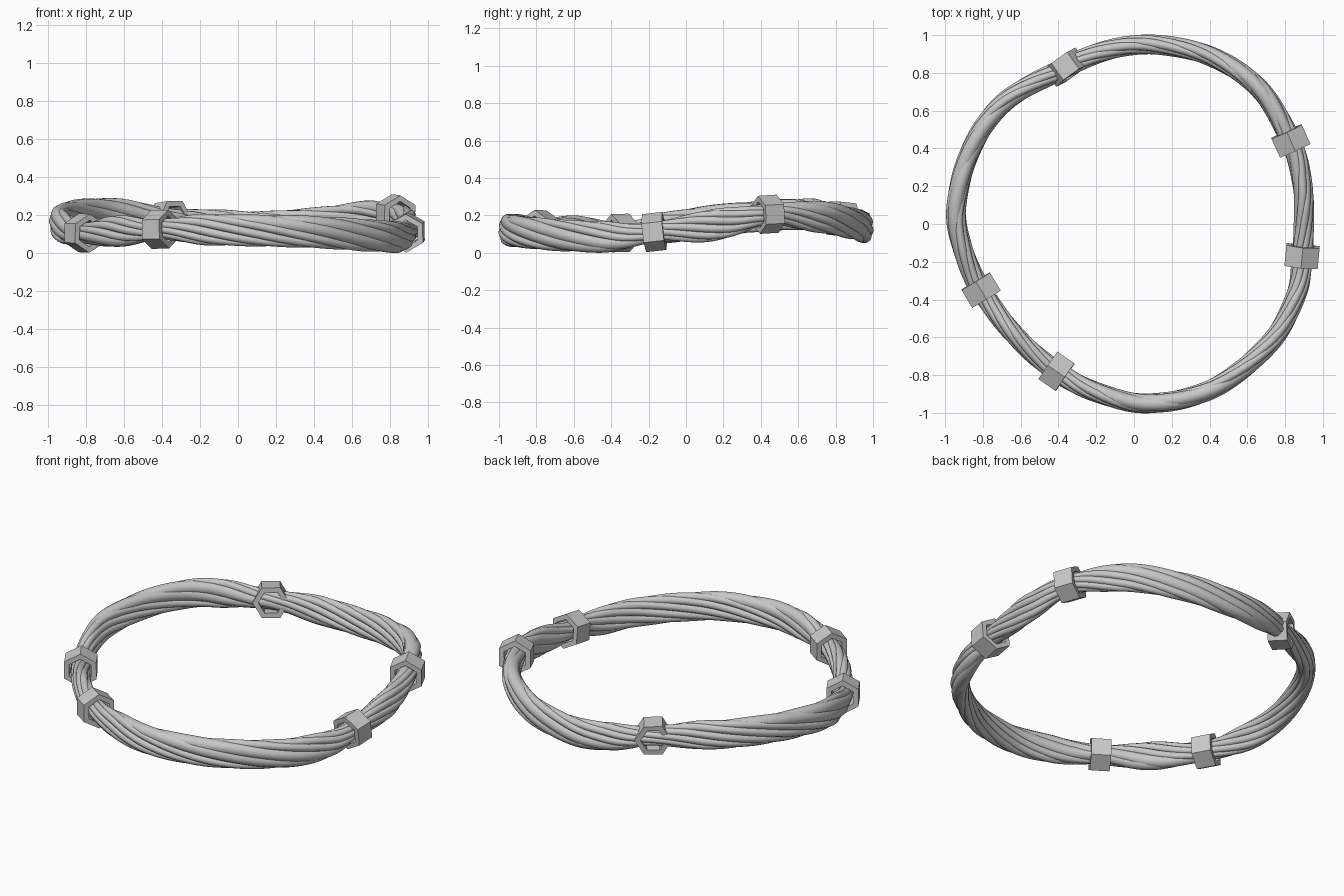
import bpy, bmesh
from math import atan2, cos, sin, radians, pi
from mathutils import Vector, Matrix

cube = bpy.data.objects.get("Cube")
if cube:
    bpy.data.objects.remove(cube)

metal = bpy.data.materials.new("light grey metal")
metal.use_nodes = True
GREY = (0.58, 0.58, 0.58, 1)
metal.diffuse_color = GREY
metal.node_tree.nodes["Principled BSDF"].inputs["Base Color"].default_value = GREY

# Wavy centre line of the ring, counter-clockwise from the +x side
PATH = [Vector(p) for p in (
    (.89, -.17, .115), (.9, .03, .135), (.89, .22, .165), (.83, .44, .21),
    (.66, .72, .195), (.4, .89, .16), (.1, .95, .14), (-.14, .92, .155),
    (-.36, .83, .185), (-.68, .65, .21), (-.86, .4, .2), (-.94, .1, .17),
    (-.91, -.12, .135), (-.81, -.35, .11), (-.62, -.6, .12), (-.41, -.78, .13),
    (-.2, -.89, .13), (.08, -.95, .125), (.42, -.87, .115), (.72, -.63, .095),
    (.86, -.37, .09))]
NUTS = {0: 0, 3: 0, 8: 30, 13: 0, 15: 0}   # path index -> roll in degrees
COUNT = len(PATH)
parts = []


def path_point(t):
    """Closed Catmull-Rom curve through the centre line points."""
    i = int(t // 1)
    f = t - i
    a, b, c, d = (PATH[(i + k) % COUNT] for k in (-1, 0, 1, 2))
    return (2 * b + (c - a) * f + (2 * a - 5 * b + 4 * c - d) * f ** 2
            + (3 * b - a - 3 * c + d) * f ** 3) / 2


def frame(t):
    """Position, tangent, outward and upward directions on the centre line."""
    tangent = (path_point(t + .05) - path_point(t - .05)).normalized()
    out = tangent.cross(Vector((0, 0, 1))).normalized()
    return path_point(t), tangent, out, out.cross(tangent)


def looseness(p):
    """0 where a nut pinches the bundle, 1 in the middle of a span."""
    d = min((p - PATH[i]).length for i in NUTS)
    s = min(1, d / .3)
    return s * s * (3 - 2 * s)


def strand(name, phase, radius, steps=12):
    """One tube wound around the centre line."""
    curve = bpy.data.curves.new(name, "CURVE")
    curve.dimensions = "3D"
    curve.bevel_depth = radius
    curve.bevel_resolution = 3
    spline = curve.splines.new("POLY")
    spline.points.add(COUNT * steps - 1)
    spline.use_cyclic_u = True
    for k, point in enumerate(spline.points):
        p, _, out, up = frame(k / steps)
        loose = looseness(p)
        point.radius = .8 + .2 * loose
        r = radius * point.radius
        wide = .056 - .003 * loose - r
        tall = .056 + .03 * loose - r
        if phase is None:
            wide = tall = 0
        a = radians(210 + (phase or 0)) - 3 * atan2(p.y, p.x)
        point.co = (*(p + out * wide * cos(a) + up * tall * sin(a)), 1)
    obj = bpy.data.objects.new(name, curve)
    bpy.context.collection.objects.link(obj)
    bpy.ops.object.select_all(action="DESELECT")
    obj.select_set(True)
    bpy.context.view_layer.objects.active = obj
    bpy.ops.object.convert(target="MESH")
    obj = bpy.context.view_layer.objects.active
    bpy.ops.object.shade_smooth_by_angle(angle=radians(40))
    obj.data.materials.clear()
    obj.data.materials.append(metal)
    parts.append(obj)


def nut(name, index, roll):
    """Hexagonal nut with an open hole, threaded on the centre line."""
    p, tangent, out, up = frame(index)
    if roll:
        tangent = (tangent + Vector((1.5, -.4, 0))).normalized()
        out = tangent.cross(Vector((0, 0, 1))).normalized()
        up = out.cross(tangent)
    bm = bmesh.new()
    rings = []
    for radius, along in ((.102, -.055), (.102, .055), (.07, .055), (.07, -.055)):
        ring = []
        for k in range(6):
            a = radians(30 + roll) + k * pi / 3
            ring.append(bm.verts.new(
                p + tangent * along + radius * (out * cos(a) + up * sin(a))))
        rings.append(ring)
    for j in range(4):
        a, b = rings[j], rings[(j + 1) % 4]
        for k in range(6):
            n = (k + 1) % 6
            bm.faces.new((a[k], a[n], b[n], b[k]))
    bmesh.ops.recalc_face_normals(bm, faces=bm.faces)
    mesh = bpy.data.meshes.new(name)
    bm.to_mesh(mesh)
    bm.free()
    mesh.materials.append(metal)
    obj = bpy.data.objects.new(name, mesh)
    bpy.context.collection.objects.link(obj)
    parts.append(obj)


# Twisted bundle: a core, two thick strands and six thin ones
strand("core_strand", None, .034)
for phase in (-28, 28):
    strand("thick_strand", phase, .038)
for phase in range(80, 281, 40):
    strand("thin_strand", phase, .023)

# Nuts
for index, roll in NUTS.items():
    nut("hex_nut", index, roll)

# Rest the lowest point on the ground
low = min(v.co.z for o in parts for v in o.data.vertices)
for o in parts:
    o.data.transform(Matrix.Translation((0, 0, -low)))
